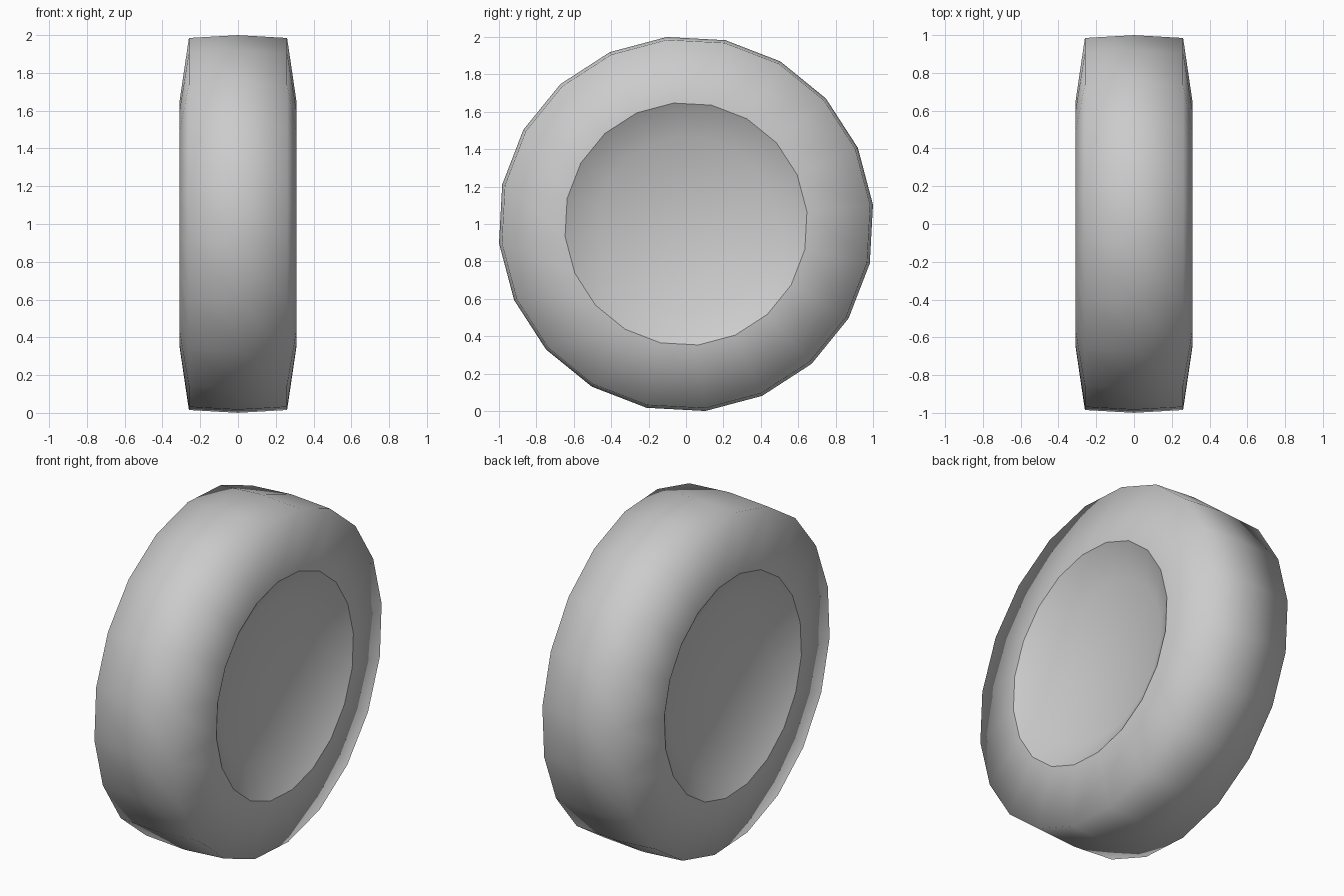
import bpy
import bmesh
from math import cos, sin, radians

cube = bpy.data.objects.get("Cube")
if cube:
    bpy.data.objects.remove(cube, do_unlink=True)

SIDES = 20
TURN = radians(5.9)

grey = bpy.data.materials.new("plain_grey")
grey.use_nodes = True
colour = (0.6, 0.6, 0.6, 1)
grey.diffuse_color = colour
grey.node_tree.nodes["Principled BSDF"].inputs["Base Color"].default_value = colour


def lathe(name, profile, cap=False):
    """Spin (x, radius) points round the x axis."""
    bm = bmesh.new()
    rings = []
    for x, r in profile:
        angles = [TURN + radians(360 / SIDES) * i for i in range(SIDES)]
        rings.append([bm.verts.new((x, r * cos(a), 1 + r * sin(a))) for a in angles])
    for a, b in zip(rings, rings[1:]):
        for i in range(SIDES):
            j = (i + 1) % SIDES
            bm.faces.new((a[i], b[i], b[j], a[j]))
    if cap:
        bm.faces.new(rings[-1])
    # Face normals outward: away from the axis, or sideways for the dishes
    bm.normal_update()
    f = bm.faces[:][0]
    c = f.calc_center_median()
    out = f.normal.x * c.x if cap else f.normal.x * c.x + f.normal.y * c.y + f.normal.z * (c.z - 1)
    bmesh.ops.recalc_face_normals(bm, faces=bm.faces[:])
    bm.normal_update()
    f = bm.faces[:][0]
    out = f.normal.x * c.x if cap else f.normal.y * c.y + f.normal.z * (c.z - 1)
    if out < 0:
        bmesh.ops.reverse_faces(bm, faces=bm.faces[:])
    for f in bm.faces:
        f.smooth = True
    mesh = bpy.data.meshes.new(name)
    bm.to_mesh(mesh)
    bm.free()
    mesh.materials.append(grey)
    obj = bpy.data.objects.new(name, mesh)
    bpy.context.collection.objects.link(obj)
    return obj


# Tyre: sidewalls, shoulders and crowned tread
lathe("tyre", [(-0.31, 0.65), (-0.26, 0.99), (0, 1.005), (0.26, 0.99), (0.31, 0.65)])

# Dished hub on each side, meeting the tyre at a crisp rim
for side, label in ((1, "left"), (-1, "right")):
    lathe(label + "_hub_dish", [(side * 0.31, 0.65), (side * 0.205, 0.47)], cap=True)
